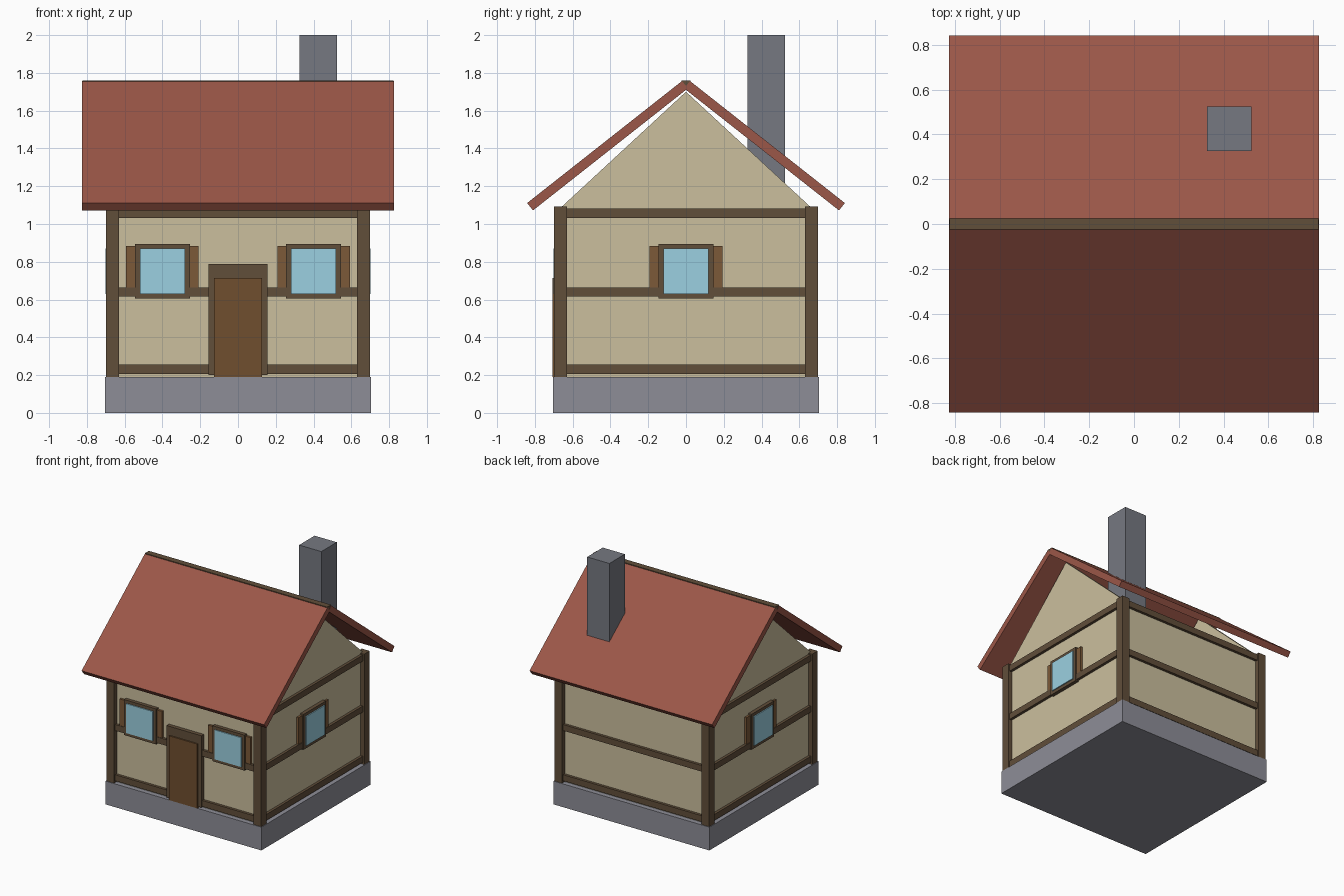
import bpy
import bmesh
from math import pi
from mathutils import Matrix

if "Cube" in bpy.data.objects:
    bpy.data.objects.remove(bpy.data.objects["Cube"])


def mat(name, rgb):
    m = bpy.data.materials.new(name)
    m.diffuse_color = (*rgb, 1)
    m.use_nodes = True
    m.node_tree.nodes["Principled BSDF"].inputs["Base Color"].default_value = m.diffuse_color
    return m


PLASTER = mat("plaster", (0.60, 0.52, 0.34))
TIMBER = mat("timber", (0.12, 0.077, 0.042))
TILE = mat("roof_tile", (0.33, 0.095, 0.065))
SHUTTER = mat("shutter_wood", (0.20, 0.10, 0.04))
DOOR = mat("door_wood", (0.16, 0.077, 0.028))
GLASS = mat("glass", (0.33, 0.63, 0.75))
STONE = mat("stone", (0.27, 0.27, 0.31))
BRICK = mat("chimney_stone", (0.18, 0.19, 0.22))


def prism(name, profile, x0, x1, material, turn=0):
    """Extrude a (y, z) profile along x, then turn it about the vertical axis."""
    bm = bmesh.new()
    face = bm.faces.new([bm.verts.new((x0, y, z)) for y, z in profile])
    new = bmesh.ops.extrude_face_region(bm, geom=[face])["geom"]
    bmesh.ops.translate(bm, vec=(x1 - x0, 0, 0),
                        verts=[v for v in new if isinstance(v, bmesh.types.BMVert)])
    bmesh.ops.recalc_face_normals(bm, faces=bm.faces)
    bm.transform(Matrix.Rotation(turn, 4, 'Z'))
    me = bpy.data.meshes.new(name)
    bm.to_mesh(me)
    bm.free()
    me.materials.append(material)
    ob = bpy.data.objects.new(name, me)
    bpy.context.collection.objects.link(ob)
    return ob


def box(name, x, y, z, material, turn=0):
    """Box from (min, max) ranges."""
    return prism(name, [(y[0], z[0]), (y[1], z[0]), (y[1], z[1]), (y[0], z[1])],
                 x[0], x[1], material, turn)


W = 0.665       # half width of the walls
WALL_TOP = 1.085

# Foundation and walls
box("foundation", (-0.705, 0.705), (-0.705, 0.705), (0, 0.19), STONE)
box("walls", (-W, W), (-W, W), (0.19, WALL_TOP), PLASTER)

# Gable panels, open to the roof space between them
for side, x0 in (("left", -W), ("right", W - 0.03)):
    prism("gable_" + side, [(-W, WALL_TOP), (W, WALL_TOP), (0, 1.70)],
          x0, x0 + 0.03, PLASTER)

# Corner posts
for sx in (-1, 1):
    for sy in (-1, 1):
        cx, cy = sx * W, sy * W
        box("corner_post", (cx - 0.035, cx + 0.035), (cy - 0.035, cy + 0.035),
            (0.19, 1.092), TIMBER)

# Horizontal beams on all four walls
for i in range(4):
    for zc in (0.23, 0.64, 1.057):
        box("wall_beam", (-0.632, 0.632), (-0.687, -0.64),
            (zc - 0.025, zc + 0.025), TIMBER, i * pi / 2)


# Window with frame and a pair of shutters
def window(cx, turn):
    zc = 0.75
    box("window_frame", (cx - 0.145, cx + 0.145), (-0.694, -0.65),
        (zc - 0.145, zc + 0.145), TIMBER, turn)
    box("window_glass", (cx - 0.12, cx + 0.12), (-0.702, -0.66),
        (zc - 0.12, zc + 0.12), GLASS, turn)
    for s in (-1, 1):
        sx = cx + s * 0.155
        box("shutter", (sx - 0.037, sx + 0.037), (-0.683, -0.65),
            (zc - 0.133, zc + 0.133), SHUTTER, turn)


window(-0.4, 0)
window(0.4, 0)
window(0, pi / 2)
window(0, -pi / 2)

# Door and its frame
box("door_frame", (-0.157, 0.157), (-0.697, -0.64), (0.2, 0.787), TIMBER)
box("door", (-0.127, 0.127), (-0.708, -0.65), (0.19, 0.715), DOOR)

# Roof slabs and ridge beam
for side, s in (("front", -1), ("back", 1)):
    prism("roof_" + side, [(s * 0.841, 1.111), (s * 0.021, 1.757),
                           (-s * 0.010, 1.718), (s * 0.810, 1.072)],
          -0.825, 0.825, TILE)
box("ridge_beam", (-0.823, 0.823), (-0.025, 0.025), (1.715, 1.76), TIMBER)

# Chimney
box("chimney", (0.325, 0.525), (0.325, 0.525), (1.15, 2.0), BRICK)
